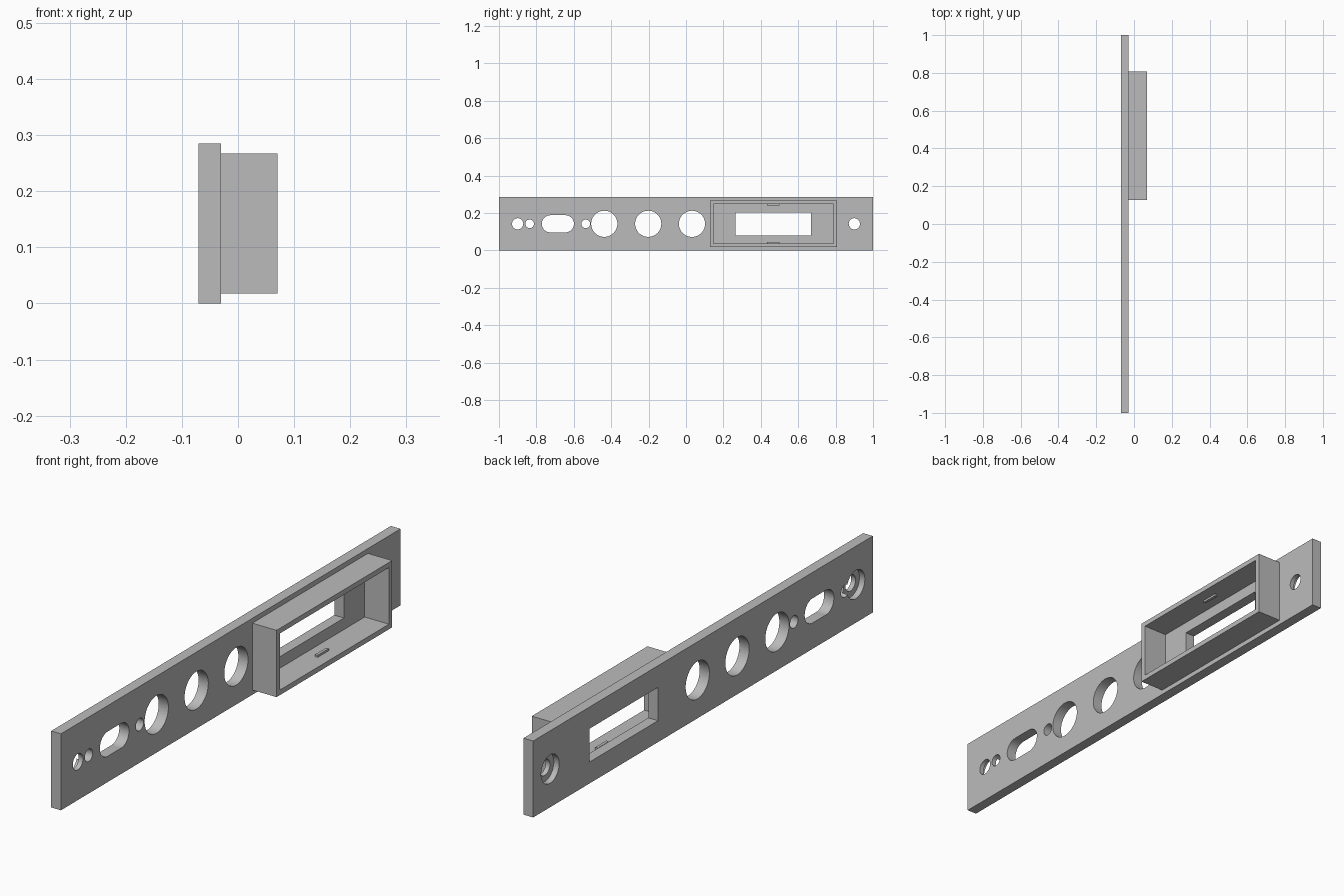
import bpy
import math

cube = bpy.data.objects.get("Cube")
if cube:
    bpy.data.objects.remove(cube, do_unlink=True)

grey = bpy.data.materials.new("plain grey")
grey.use_nodes = True
colour = (0.5, 0.5, 0.5, 1)
grey.diffuse_color = colour
grey.node_tree.nodes["Principled BSDF"].inputs["Base Color"].default_value = colour

BACK, FACE, RIM = -0.07, -0.03, 0.07   # x of plate back, plate face, bezel rim
MID = 0.1425                           # height of the centre line
EPS = 0.02                             # cutter overshoot


def box(name, x, y, z):
    """Box from (min, max) ranges."""
    ranges = (x, y, z)
    bpy.ops.mesh.primitive_cube_add(size=1, location=[(a + b) / 2 for a, b in ranges])
    ob = bpy.context.object
    ob.name = name
    ob.scale = [b - a for a, b in ranges]
    bpy.ops.object.transform_apply(location=True, rotation=True, scale=True)
    ob.data.materials.append(grey)
    return ob


def rod(y, radius, x0=BACK - EPS, x1=FACE + EPS):
    """Cylinder lying along x, used as a drill."""
    bpy.ops.mesh.primitive_cylinder_add(
        vertices=48, radius=radius, depth=x1 - x0,
        location=((x0 + x1) / 2, y, MID), rotation=(0, math.pi / 2, 0))
    ob = bpy.context.object
    ob.name = "drill"
    bpy.ops.object.transform_apply(location=True, rotation=True, scale=True)
    ob.data.materials.append(grey)
    return ob


def cut(target, cutter):
    """Subtract the cutter from the target and discard it."""
    mod = target.modifiers.new("cut", "BOOLEAN")
    mod.operation = "DIFFERENCE"
    mod.solver = "EXACT"
    mod.object = cutter
    bpy.context.view_layer.objects.active = target
    bpy.ops.object.modifier_apply(modifier=mod.name)
    bpy.data.objects.remove(cutter, do_unlink=True)


# Long mounting plate
plate = box("mounting_plate", (BACK, FACE), (-1, 1), (0, 0.285))

# Three large round openings
for y in (-0.437, -0.202, 0.032):
    cut(plate, rod(y, 0.07))

# Two small light holes
for y in (-0.836, -0.536):
    cut(plate, rod(y, 0.023))

# Rounded slot
slot_ends, slot_r = (-0.725, -0.645), 0.046
for y in slot_ends:
    cut(plate, rod(y, slot_r))
cut(plate, box("slot", (BACK - EPS, FACE + EPS), slot_ends,
               (MID - slot_r * 0.9995, MID + slot_r * 0.9995)))

# Screw holes, counterbored from the back
for y in (-0.9, 0.9):
    cut(plate, rod(y, 0.03))
    cut(plate, rod(y, 0.053, x1=BACK + 0.022))

# Rectangular display window
cut(plate, box("window", (BACK - EPS, FACE + EPS), (0.265, 0.667), (0.08, 0.204)))

# Deep bezel around the window
bezel = box("display_bezel", (FACE, RIM), (0.127, 0.808), (0.018, 0.267))
cut(bezel, box("bezel_hollow", (FACE - EPS, RIM + EPS), (0.147, 0.789), (0.037, 0.248)))

# Small snap ridges inside the bezel
for name, z in (("lower_snap_ridge", (0.036, 0.045)), ("upper_snap_ridge", (0.24, 0.249))):
    box(name, (0.014, 0.025), (0.434, 0.499), z)

# Smooth the hole walls while keeping the edges sharp
bpy.ops.object.select_all(action="DESELECT")
plate.select_set(True)
bpy.context.view_layer.objects.active = plate
bpy.ops.object.shade_smooth_by_angle(angle=math.radians(30))
